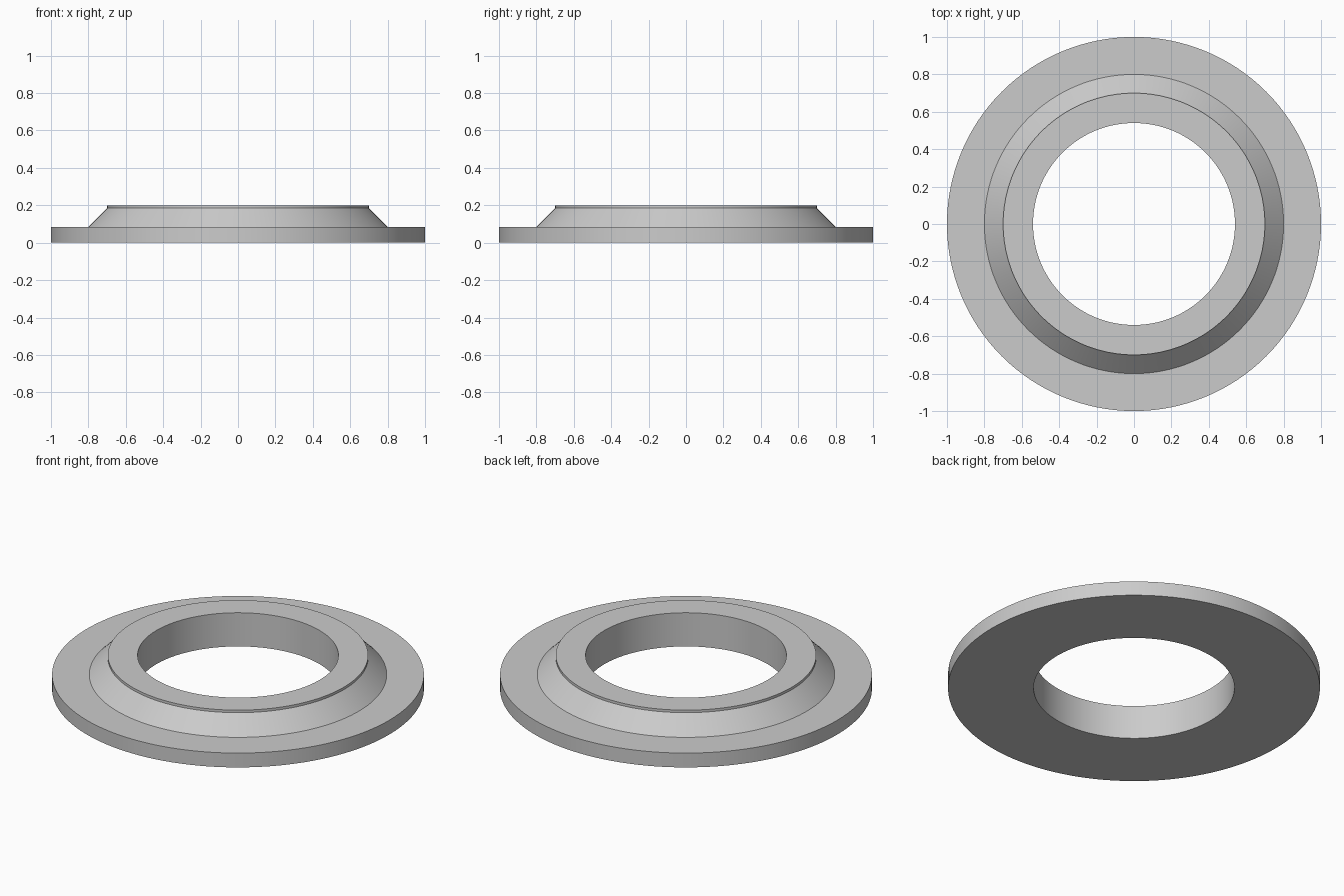
import bpy
import bmesh
import math

cube = bpy.data.objects.get("Cube")
if cube:
    bpy.data.objects.remove(cube, do_unlink=True)

SEGMENTS = 128
INNER, NECK, FOOT, OUTER = 0.54, 0.70, 0.80, 1.0
PLATE_TOP, LIP_BASE, TOP = 0.085, 0.185, 0.20

# Plain grey metal
grey = bpy.data.materials.new("light_grey")
colour = (0.6, 0.6, 0.6, 1.0)
grey.diffuse_color = colour
grey.use_nodes = True
grey.node_tree.nodes["Principled BSDF"].inputs["Base Color"].default_value = colour

# Closed cross-section: flat plate, sloped collar, short lip and straight bore
profile = [
    (INNER, 0), (OUTER, 0), (OUTER, PLATE_TOP), (FOOT, PLATE_TOP),
    (NECK, LIP_BASE), (NECK, TOP), (INNER, TOP),
]

# Revolve the section around z
bm = bmesh.new()
verts = [bm.verts.new((r, 0, z)) for r, z in profile]
edges = [bm.edges.new((a, b)) for a, b in zip(verts, verts[1:] + verts[:1])]
bmesh.ops.spin(bm, geom=verts + edges, cent=(0, 0, 0), axis=(0, 0, 1),
               angle=math.tau, steps=SEGMENTS, use_merge=True)
bmesh.ops.remove_doubles(bm, verts=bm.verts[:], dist=0.0001)
bmesh.ops.recalc_face_normals(bm, faces=bm.faces[:])

mesh = bpy.data.meshes.new("flanged_ring")
bm.to_mesh(mesh)
bm.free()
mesh.materials.append(grey)
ring = bpy.data.objects.new("flanged_ring", mesh)
bpy.context.collection.objects.link(ring)

# Smooth round walls with crisp rims
bpy.ops.object.select_all(action='DESELECT')
ring.select_set(True)
bpy.context.view_layer.objects.active = ring
bpy.ops.object.shade_smooth_by_angle(angle=math.radians(30))
